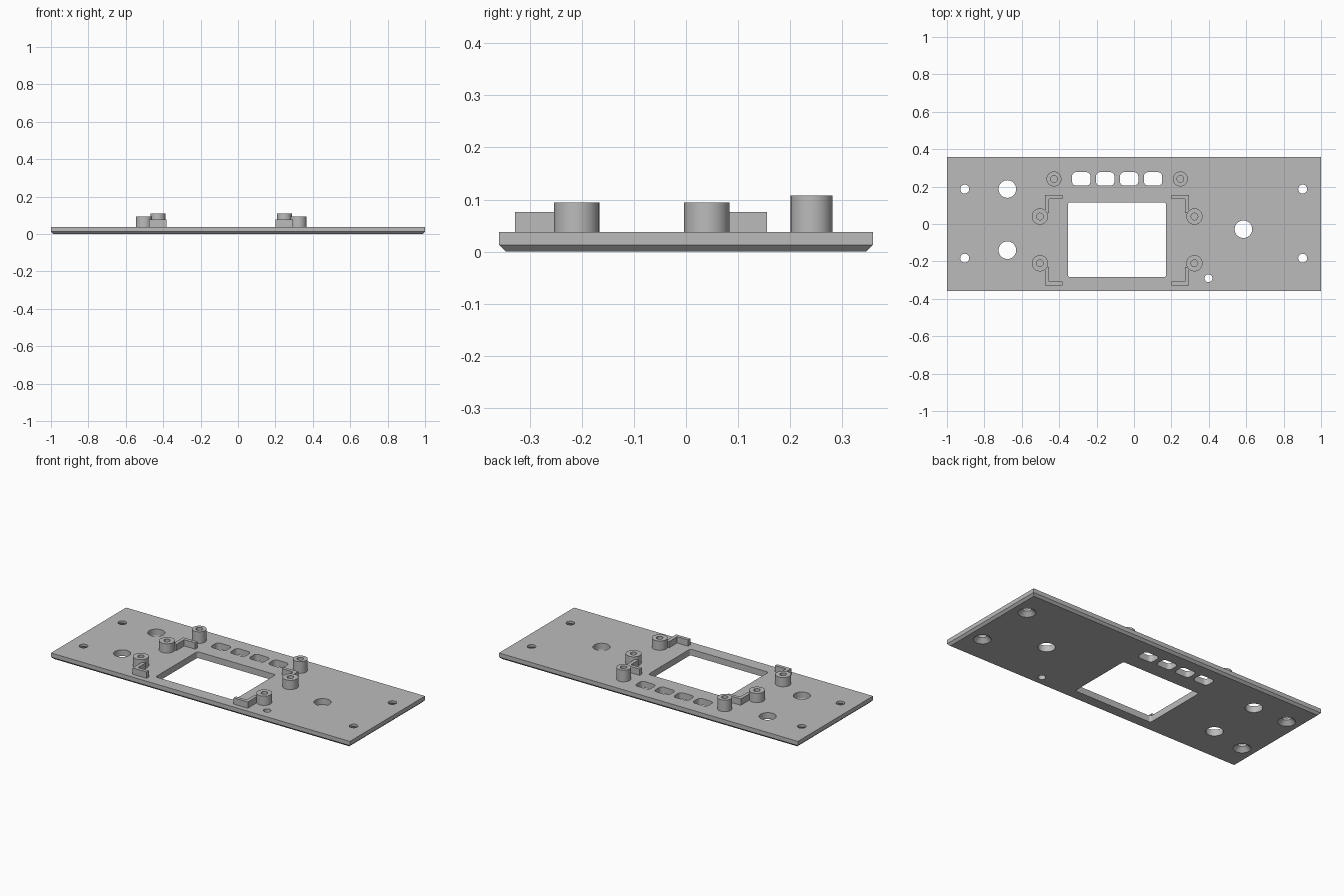
import bpy, bmesh
from math import sin, cos, pi, radians

cube = bpy.data.objects.get("Cube")
if cube:
    bpy.data.objects.remove(cube, do_unlink=True)

GREY = (0.5, 0.5, 0.5, 1.0)
grey = bpy.data.materials.new("plain grey")
grey.use_nodes = True
grey.diffuse_color = GREY
grey.node_tree.nodes["Principled BSDF"].inputs["Base Color"].default_value = GREY

TOP = 0.038        # upper surface of the panel
MID = -0.09        # mirror line of the display mount
SINK = 0.03        # parts on the panel are embedded to this height


def circle(x, y, r, n=48):
    return [(x + r * cos(2 * pi * i / n), y + r * sin(2 * pi * i / n)) for i in range(n)]


def rect(x0, x1, y0, y1):
    return [(x0, y0), (x1, y0), (x1, y1), (x0, y1)]


def rounded(x, y, w, h, r, n=8):
    pts = []
    for k, (sx, sy) in enumerate([(1, 1), (-1, 1), (-1, -1), (1, -1)]):
        for i in range(n + 1):
            a = (k + i / n) * pi / 2
            pts.append((x + sx * (w / 2 - r) + r * cos(a), y + sy * (h / 2 - r) + r * sin(a)))
    return pts


def loft(bm, *layers):
    """Closed solid through (outline, z) layers of equal point count."""
    rings = [[bm.verts.new((x, y, z)) for x, y in pts] for pts, z in layers]
    n = len(rings[0])
    faces = [bm.faces.new(rings[0][::-1]), bm.faces.new(rings[-1])]
    for a, b in zip(rings, rings[1:]):
        for i in range(n):
            j = (i + 1) % n
            faces.append(bm.faces.new((a[i], a[j], b[j], b[i])))
    bmesh.ops.recalc_face_normals(bm, faces=faces)


def finish(name, bm):
    me = bpy.data.meshes.new(name)
    bm.to_mesh(me)
    bm.free()
    me.materials.append(grey)
    ob = bpy.data.objects.new(name, me)
    bpy.context.collection.objects.link(ob)
    return ob


def smooth(ob):
    ob.data.shade_smooth()
    ob.data.set_sharp_from_angle(angle=radians(30))


# Panel with chamfered lower edge
bm = bmesh.new()
edge = 0.013
loft(bm, (rect(edge - 1, 1 - edge, edge - 0.359, 0.359 - edge), 0),
     (rect(-1, 1, -0.359, 0.359), edge),
     (rect(-1, 1, -0.359, 0.359), TOP))
panel = finish("panel", bm)

# Openings: display window, button slots, round holes, countersunk screw holes
bm = bmesh.new()


def through(pts):
    loft(bm, (pts, -0.05), (pts, 0.1))


through(rounded(-0.091, -0.084, 0.524, 0.4, 0.012))
for i in range(4):
    through(rounded(-0.282 + 0.128 * i, 0.241, 0.098, 0.072, 0.022))
for x, y, r in [(-0.677, 0.187, 0.047), (-0.677, -0.14, 0.047),
                (0.585, -0.028, 0.047), (0.398, -0.29, 0.021)]:
    through(circle(x, y, r))
for x in (-0.905, 0.902):
    for y in (0.187, -0.183):
        loft(bm, (circle(x, y, 0.058), -0.01), (circle(x, y, 0.024), 0.024),
             (circle(x, y, 0.024), 0.1))
cutter = finish("opening_cutter", bm)
cutter.hide_render = True

mod = panel.modifiers.new("openings", 'BOOLEAN')
mod.operation = 'DIFFERENCE'
mod.solver = 'EXACT'
mod.object = cutter
bpy.context.view_layer.objects.active = panel
bpy.ops.object.modifier_apply(modifier=mod.name)
bpy.data.objects.remove(cutter, do_unlink=True)
smooth(panel)


# Hollow standoffs
def standoff(name, x, y, r, top):
    bm = bmesh.new()
    outer, bore = circle(x, y, r), circle(x, y, 0.018)
    loft(bm, (outer, SINK), (outer, top), (bore, top), (bore, TOP + 0.001))
    smooth(finish(name, bm))


# L-shaped locating brackets, each joined to a standoff
def bracket(name, side, y_post, y_end):
    s = 1 if y_end > y_post else -1
    far, near, tip, t = 0.385, 0.364, 0.291, 0.021
    pts = [(far, y_post + s * 0.02), (far, y_end), (tip, y_end),
           (tip, y_end - s * t), (near, y_end - s * t), (near, y_post + s * 0.02)]
    pts = [(MID + side * x, y) for x, y in pts]
    bm = bmesh.new()
    loft(bm, (pts, SINK), (pts, 0.076))
    finish(name, bm)


for side, label in ((-1, "right"), (1, "left")):
    standoff(f"button_standoff_{label}", MID + side * 0.338, 0.241, 0.04, 0.108)
    for end, y, y_end in (("back", 0.04, 0.155), ("front", -0.21, -0.328)):
        standoff(f"display_standoff_{end}_{label}", MID + side * 0.413, y, 0.0435, 0.094)
        bracket(f"display_bracket_{end}_{label}", side, y, y_end)
